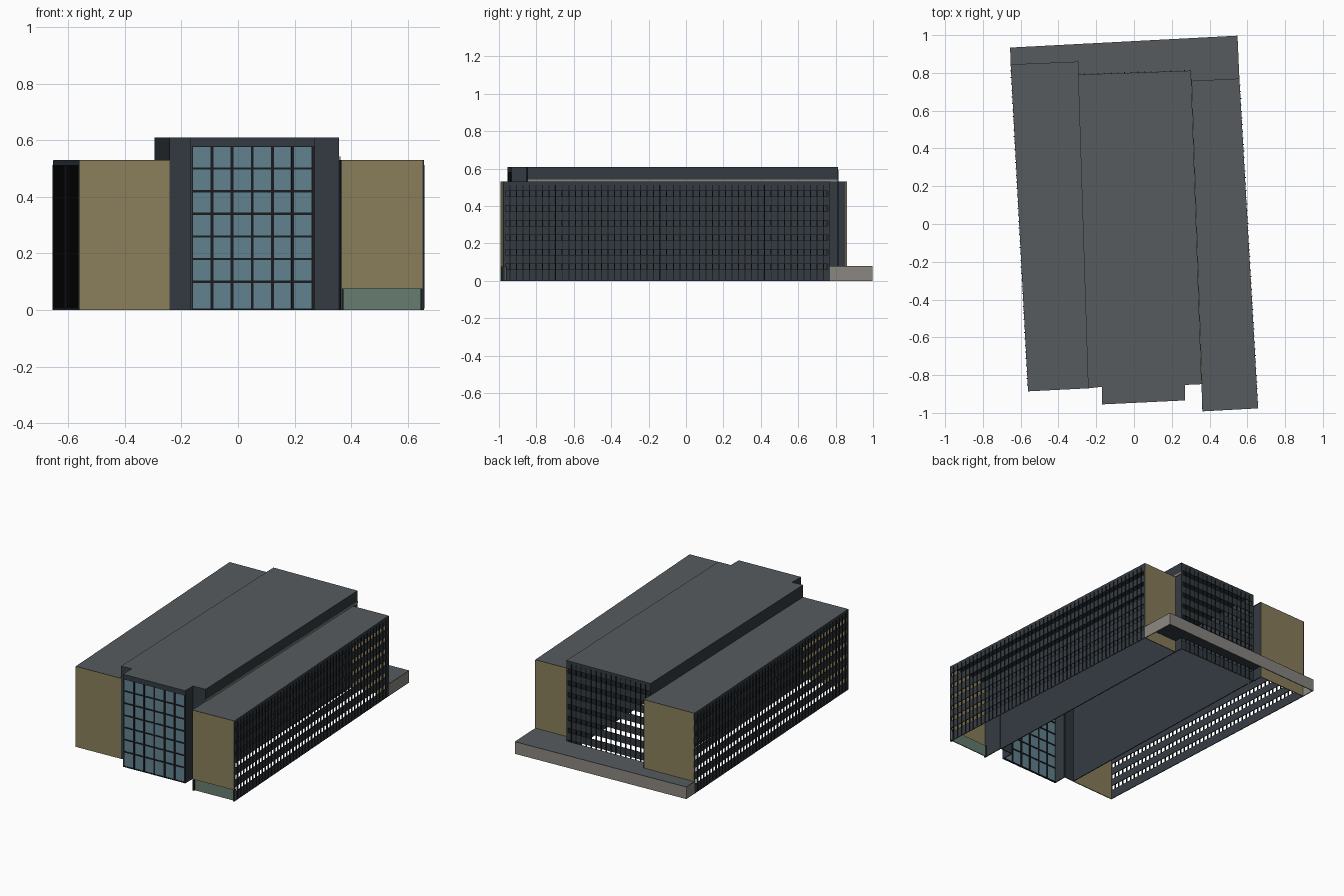
import bpy, bmesh
from mathutils import Vector

if "Cube" in bpy.data.objects:
    bpy.data.objects.remove(bpy.data.objects["Cube"])


def mat(name, col):
    m = bpy.data.materials.new(name)
    m.diffuse_color = (*col, 1)
    m.use_nodes = True
    m.node_tree.nodes["Principled BSDF"].inputs["Base Color"].default_value = m.diffuse_color
    return m


SLATE = mat("slate_cladding", (.034, .044, .054))
BLACK = mat("black_trim", (.010, .011, .013))
ROOF = mat("roof_grey", (.095, .105, .110))
TAN = mat("tan_panel", (.260, .214, .108))
GLASS = mat("blue_glass", (.125, .228, .285))
GREEN = mat("green_glass", (.138, .212, .165))
STONE = mat("light_stone", (.262, .246, .223))


def finish(name, bm, mats):
    bmesh.ops.recalc_face_normals(bm, faces=bm.faces)
    me = bpy.data.meshes.new(name)
    bm.to_mesh(me)
    bm.free()
    for m in mats:
        me.materials.append(m)
    ob = bpy.data.objects.new(name, me)
    bpy.context.collection.objects.link(ob)
    return ob


def slab(bm, p, q, a, b, z0, z1, d0, d1, mi=0):
    """Box along segment p-q from length a to b; d is measured outwards."""
    p, q = Vector(p), Vector(q)
    t = (q - p).normalized()
    n = Vector((t.y, -t.x))
    ring = [p + t * s + n * d for s, d in ((a, d0), (b, d0), (b, d1), (a, d1))]
    lo = [bm.verts.new((v.x, v.y, z0)) for v in ring]
    hi = [bm.verts.new((v.x, v.y, z1)) for v in ring]
    faces = [lo, hi] + [[lo[i], lo[(i + 1) % 4], hi[(i + 1) % 4], hi[i]] for i in range(4)]
    for f in faces:
        bm.faces.new(f).material_index = mi


def length(p, q):
    return (Vector(q) - Vector(p)).length


def wall(name, p, q, z0, z1, m, d0=-.006, d1=0.0):
    bm = bmesh.new()
    slab(bm, p, q, 0, length(p, q), z0, z1, d0, d1)
    return finish(name, bm, [m])


def roof(name, pts, z):
    """Thin roof sheet: grey on top, slate below and on the rim."""
    bm = bmesh.new()
    f = bm.faces.new([bm.verts.new((x, y, z - .004)) for x, y in pts])
    ext = bmesh.ops.extrude_face_region(bm, geom=[f])["geom"]
    bmesh.ops.translate(bm, vec=(0, 0, .004),
                        verts=[v for v in ext if isinstance(v, bmesh.types.BMVert)])
    bmesh.ops.recalc_face_normals(bm, faces=bm.faces)
    for f in bm.faces:
        f.material_index = 0 if f.normal.z > .5 else 1
    return finish(name, bm, [ROOF, SLATE])


def louvre_wall(name, p, q, z1, rows, step=.035):
    """Slate bands with open window strips between, and upright black fins."""
    bm = bmesh.new()
    L = length(p, q)
    z = 0
    for k in range(rows):
        c = .075 + .078 * k
        slab(bm, p, q, 0, L, z, c - .015, -.005, 0)
        z = c + .015
    slab(bm, p, q, 0, L, z, z1, -.005, 0)
    for a in (0, L - .012):
        slab(bm, p, q, a, a + .012, 0, z1, -.0045, .0005)
    n = round(L / step)
    for i in range(1, n):
        a = i * L / n
        slab(bm, p, q, a - .0025, a + .0025, .005, z1 - .015, -.004, .004, 1)
    return finish(name, bm, [SLATE, BLACK])


WING_Z, HALL_Z, BASE_Z = .53, .61, .08

# Footprints, anticlockwise
L_FL, L_FR, L_BR, L_BL = (-.561, -.886), (-.243, -.870), (-.294, .860), (-.653, .845)
R_FL, R_FR, R_BR, R_BL = (.362, -.992), (.657, -.976), (.558, .770), (.3035, .758)
HALL = [(-.243, -.870), (-.169, -.862), (-.169, -.955), (.270, -.934),
        (.270, -.852), (.358, -.848), (.3016, .812), (-.296, .791)]

# Left wing
wall("left_wing_front", L_FL, L_FR, 0, WING_Z - .002, TAN)
wall("left_wing_back", L_BR, L_BL, 0, WING_Z - .002, TAN)
louvre_wall("left_wing_side", L_BL, L_FL, WING_Z - .002, 6)
wall("left_wing_return", HALL[7], L_BR, 0, WING_Z - .002, SLATE)
roof("left_wing_roof", [L_FL, L_FR, L_BR, L_BL], WING_Z)

# Right wing, its front raised over a green glazed entrance
wall("right_wing_front", R_FL, R_FR, .075, WING_Z - .002, TAN)
wall("right_wing_entrance", R_FL, R_FR, 0, .075, GREEN, -.016, -.010)
bm = bmesh.new()
W = length(R_FL, R_FR)
for a in (0, W - .011):
    slab(bm, R_FL, R_FR, a, a + .011, 0, .075, -.02, 0)
finish("entrance_posts", bm, [BLACK])
wall("right_wing_back", R_BR, R_BL, 0, WING_Z - .002, TAN)
louvre_wall("right_wing_side", R_FR, R_BR, WING_Z - .002, 6)
wall("right_wing_return", HALL[5], R_FL, 0, WING_Z - .002, SLATE)
roof("right_wing_roof", [R_FL, R_FR, R_BR, R_BL], WING_Z)

# Central hall
for i, name in ((0, "hall_front_left"), (1, "bay_left_side"), (3, "bay_right_side"),
                (4, "hall_front_right"), (5, "hall_right_side"), (7, "hall_left_side")):
    wall(name, HALL[i], HALL[(i + 1) % 8], 0, HALL_Z - .002, SLATE)
louvre_wall("hall_back", HALL[6], HALL[7], HALL_Z - .002, 7)
roof("hall_roof", HALL, HALL_Z)
wall("hall_flashing", HALL[5], HALL[6], WING_Z, WING_Z + .012, STONE, 0, .004)

# Glazed bay: one sheet of glass behind a grid of bars, with a header
p, q = HALL[2], HALL[3]
W = length(p, q)
wall("bay_glass", p, q, 0, .58, GLASS, -.008, -.004)
wall("bay_header", p, q, .58, HALL_Z - .002, SLATE, -.010, 0)
bm = bmesh.new()
for i in range(7):
    c = .005 + (W - .010) * i / 6
    slab(bm, p, q, max(0, c - .005), min(W, c + .005), 0, .58, -.012, 0)
for z in [.002] + [.10 + .08 * k for k in range(7)]:
    slab(bm, p, q, 0, W, max(0, z - .004), z + .004, -.0115, -.0005)
finish("bay_bars", bm, [BLACK])

# Rear terrace: stone sides, grey deck, open underneath
B_R, B_L = (.548, .997), (-.656, .934)
wall("terrace_back", B_R, B_L, 0, BASE_Z - .002, STONE)
wall("terrace_right", R_BR, B_R, 0, BASE_Z - .002, STONE)
wall("terrace_left", B_L, L_BL, 0, BASE_Z - .002, STONE)
roof("terrace_deck", [B_R, B_L, L_BL, L_BR, HALL[7], HALL[6], R_BL, R_BR], BASE_Z)
